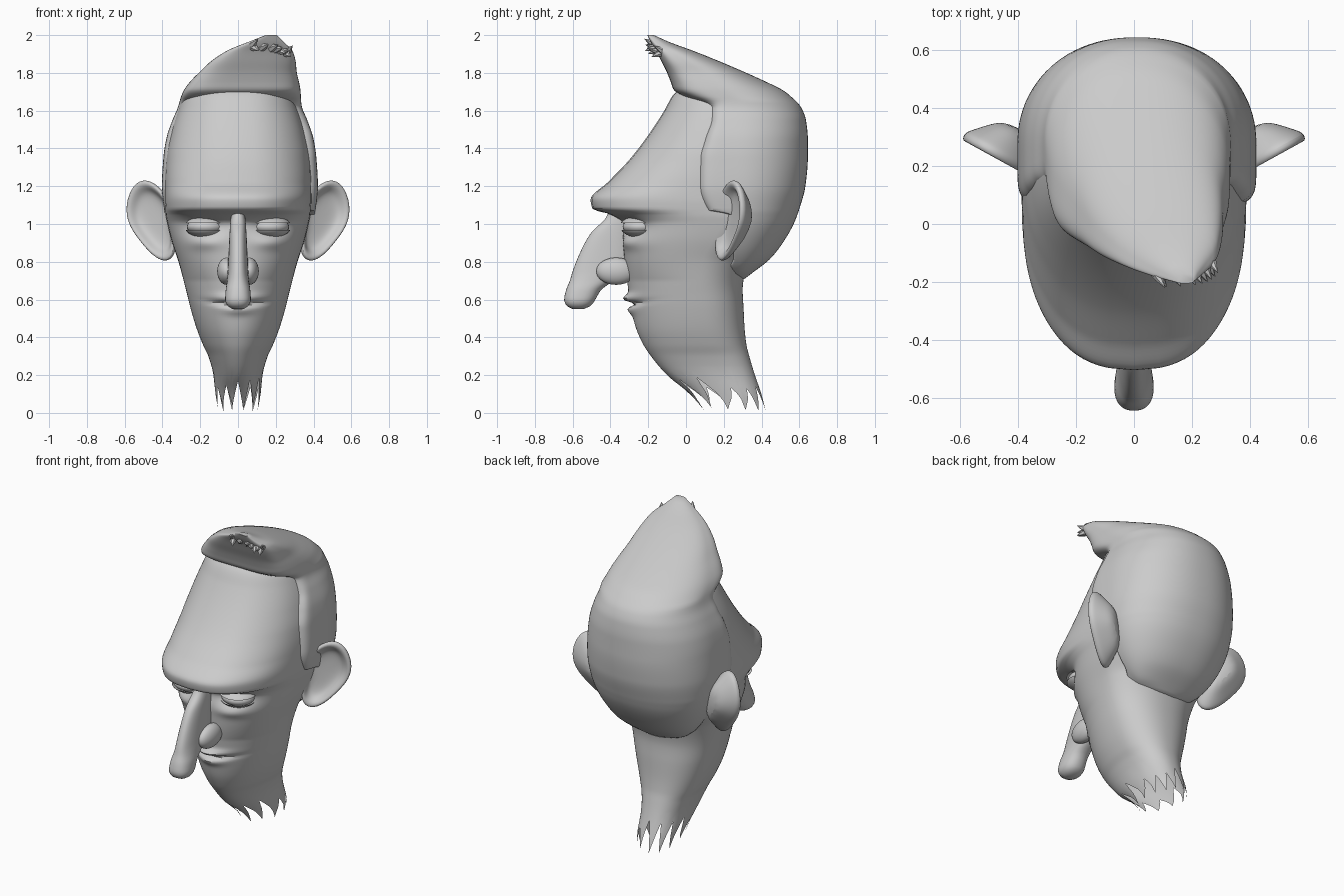
import bpy, bmesh, math, random
from mathutils import Vector

random.seed(4)
old = bpy.data.objects.get("Cube")
if old:
    bpy.data.objects.remove(old, do_unlink=True)

clay = bpy.data.materials.new("clay grey")
clay.use_nodes = True
GREY = (0.6, 0.6, 0.6, 1)
clay.diffuse_color = GREY
clay.node_tree.nodes["Principled BSDF"].inputs["Base Color"].default_value = GREY


def finish(bm, name, levels=0):
    bmesh.ops.recalc_face_normals(bm, faces=bm.faces)
    mesh = bpy.data.meshes.new(name)
    bm.to_mesh(mesh)
    bm.free()
    mesh.materials.append(clay)
    obj = bpy.data.objects.new(name, mesh)
    bpy.context.collection.objects.link(obj)
    if levels:
        sub = obj.modifiers.new("smooth", 'SUBSURF')
        sub.levels = sub.render_levels = levels
    bpy.ops.object.select_all(action='DESELECT')
    obj.select_set(True)
    bpy.context.view_layer.objects.active = obj
    bpy.ops.object.shade_smooth_by_angle(angle=math.radians(50))


def skin(bm, rings, caps=(True, True)):
    """Bridge closed rings of points into a surface."""
    vr = [[bm.verts.new(p) for p in ring] for ring in rings]
    n = len(vr[0])
    for a, b in zip(vr, vr[1:]):
        for i in range(n):
            j = (i + 1) % n
            bm.faces.new((a[i], a[j], b[j], b[i]))
    for wanted, ring in zip(caps, (vr[0], vr[-1])):
        if wanted:
            bm.faces.new(ring)


def sample(rows, z):
    """Monotone smooth interpolation of a profile table at height z."""
    z = min(max(z, rows[0][0]), rows[-1][0])
    k = max(i for i in range(len(rows) - 1) if rows[i][0] <= z)
    h = rows[k + 1][0] - rows[k][0]
    t = (z - rows[k][0]) / h
    out = []
    for c in range(1, len(rows[0])):
        def slope(i):
            return (rows[i + 1][c] - rows[i][c]) / (rows[i + 1][0] - rows[i][0])

        def tangent(i):
            if i == 0:
                return slope(0)
            if i == len(rows) - 1:
                return slope(i - 1)
            a, b = slope(i - 1), slope(i)
            return 2 * a * b / (a + b) if a * b > 0 else 0
        p, q = rows[k][c], rows[k + 1][c]
        s = t * t * (3 - 2 * t)
        out.append(p + (q - p) * s + h * t * (1 - t) * ((1 - t) * tangent(k) - t * tangent(k + 1)))
    return out


def section(rows, z, angle, split, power, shift=0):
    """Point on a superellipse; split places its widest line."""
    w, front, back = sample(rows, z)
    mid = min(.27, front + split * (back - front))
    c, s = math.cos(angle), math.sin(angle)
    n = power if s < 0 else 2.2
    x = math.copysign(abs(c) ** (2 / n), c) * w + shift
    y = mid + math.copysign(abs(s) ** (2 / n), s) * (mid - front if s < 0 else back - mid)
    return Vector((x, y, z))


def steps(a, b, n):
    return [a + (b - a) * i / n for i in range(n + 1)]


def ramp(z, a, b):
    return min(max((z - a) / (b - a), 0), 1)


def bump(x, z, cx, cz, sx, sz):
    return math.exp(-((x - cx) / sx) ** 2 - ((z - cz) / sz) ** 2)


# Head and neck: height, half width, front, back
HEAD = [(0, .105, .1, .43), (.1, .12, .02, .4), (.2, .13, -.1, .365), (.3, .157, -.185, .335),
        (.36, .185, -.225, .32), (.45, .22, -.265, .31), (.55, .25, -.29, .305), (.65, .275, -.305, .3),
        (.8, .315, -.325, .33), (.92, .355, -.335, .43), (1, .375, -.34, .5), (1.05, .385, -.4, .52),
        (1.08, .387, -.495, .54), (1.13, .39, -.505, .56), (1.22, .39, -.415, .58), (1.34, .385, -.3, .6),
        (1.47, .36, -.2, .6), (1.6, .32, -.115, .56), (1.68, .285, -.07, .48), (1.72, .24, -.03, .38)]
SEG = 96


def head_point(z, i):
    angle = math.tau * i / SEG
    boxy = ramp(z, .7, 1.1)
    p = section(HEAD, z, angle, .63, 2 + 2 * boxy)
    # temples narrow and the brow wraps back towards the sides
    forward = boxy * max(0, -math.sin(angle))
    p.x *= 1 - .13 * forward
    p.y += .9 * p.x ** 2 * forward
    x, zz = abs(p.x), z - .5 * p.x ** 2
    # lips, eye sockets and eye bags
    d = (-.035 * bump(x, zz, 0, .605, .1, .022) + .035 * bump(x, zz, 0, .576, .13, .012)
         - .02 * bump(x, zz, 0, .545, .08, .025)
         + .04 * bump(x, z, .17, .99, .1, .045) - .02 * bump(x, z, .18, .9, .09, .035))
    p.y += d * min(1, max(0, -math.sin(angle)) * 2)
    return p


# torn lower edge: tips and notches alternate around the neck
period = 8
tips = [random.uniform(.005, .05) for _ in range(SEG // period)]
notches = [random.uniform(.12, .2) for _ in range(SEG // period)]


def torn(i):
    k, r = divmod(i, period)
    end = notches[k] if r < period / 2 else notches[(k + 1) % len(notches)]
    return tips[k] + (end - tips[k]) * abs(r - period / 2) / (period / 2)


bm = bmesh.new()
rings = [[head_point(.24 + (torn(i) - .24) * t, i) for i in range(SEG)] for t in (1, .75, .5, .25)]
rings += [[head_point(z, i) for i in range(SEG)] for z in steps(.24, 1.72, 125)]
skin(bm, rings, (False, True))
finish(bm, "head")

# Hair with sideburns and a swept quiff
HAIR = [(.71, .1, .2, .31), (.74, .19, .2, .35), (.82, .28, .25, .45), (.92, .345, .25, .525),
        (1, .38, .25, .57), (1.05, .395, .24, .59), (1.07, .4, .1, .597), (1.2, .413, .055, .632),
        (1.35, .405, .06, .645), (1.45, .39, .09, .645), (1.55, .357, .12, .635), (1.62, .328, .11, .608),
        (1.68, .316, -.02, .55), (1.71, .308, -.065, .51), (1.75, .29, -.08, .43), (1.8, .26, -.1, .32),
        (1.86, .225, -.13, .18), (1.92, .17, -.16, .03), (1.96, .1, -.185, -.08), (2, .03, -.205, -.17)]


def hair_point(z, i):
    lean = .01 + 1.04 * max(0, z - 1.6) ** 2
    return section(HAIR, z, math.tau * i / SEG, .42, 7 - 3 * ramp(z, 1.5, 1.65), lean)


bm = bmesh.new()
skin(bm, [[hair_point(z, i) for i in range(SEG)] for z in steps(.71, 2, 100)])
finish(bm, "hair")

# Pointed locks along the front edge of the quiff
bm = bmesh.new()
for k in range(9):
    t = k / 8
    root = hair_point(1.95 - .05 * t, round(SEG * (.68 + .26 * t)))
    root = root.lerp(Vector((.12, -.09, 1.92)), .2)
    tip = root + Vector((.035, -.06, random.uniform(-.03, .045)))
    axis = (tip - root).normalized()
    side = axis.cross(Vector((0, 0, 1))).normalized()
    up = side.cross(axis)
    skin(bm, [[root.lerp(tip, s) + (side * math.cos(a) + up * math.sin(a)) * r
               for a in steps(0, math.tau * 5 / 6, 5)] for s, r in ((0, .022), (.5, .015), (1, .001))])
finish(bm, "quiff_locks")

# Long drooping nose
NOSE = [(.55, .03, -.6, -.54), (.57, .058, -.635, -.5), (.6, .068, -.645, -.48), (.65, .065, -.635, -.45),
        (.7, .058, -.615, -.38), (.75, .055, -.6, -.3), (.85, .05, -.56, -.28), (.95, .045, -.505, -.28),
        (1.04, .038, -.42, -.28), (1.1, .03, -.4, -.3)]
bm = bmesh.new()
skin(bm, [[section(NOSE, z, math.tau * i / 32, .5, 2.4) for i in range(32)] for z in steps(.55, 1.1, 36)])
finish(bm, "nose")


def ellipsoid(name, centre, radii, half=0):
    """Whole ellipsoid, or its upper (1) or lower (-1) part."""
    bm = bmesh.new()
    bmesh.ops.create_uvsphere(bm, u_segments=32, v_segments=20, radius=1)
    if half:
        bmesh.ops.bisect_plane(bm, geom=bm.verts[:] + bm.edges[:] + bm.faces[:],
                               plane_co=(0, 0, half * .3), plane_no=(0, 0, half), clear_inner=True)
    for v in bm.verts:
        v.co = Vector(centre) + Vector([a * b for a, b in zip(v.co, radii)])
    finish(bm, name)


# Ear outline (across, up) and its cross-section (scale, depth)
EAR = [(.36, 1.12), (.42, 1.2), (.49, 1.24), (.555, 1.21), (.595, 1.1), (.58, 1), (.525, .92),
       (.45, .83), (.38, .795), (.33, .84), (.34, .95), (.35, 1.05)]
DISH = [(.4, -.12), (.7, -.07), (.93, -.03), (1.02, -.01), (1, .015), (.88, .015),
        (.78, -.005), (.65, -.03), (.25, -.035)]

for sign, label in ((1, "left"), (-1, "right")):
    bm = bmesh.new()
    rings = []
    for scale, depth in DISH:
        ring = []
        for x, z in EAR:
            x, z = .44 + (x - .44) * scale, 1.02 + (z - 1.02) * scale
            ring.append((sign * (x + .45 * depth), .2 + (x - .4) * .55 - .87 * depth, z))
        rings.append(ring)
    skin(bm, rings)
    finish(bm, label + "_ear", 2)

    ellipsoid(label + "_nostril", (sign * .06, -.37, .75), (.05, .105, .072))
    ellipsoid(label + "_eye", (sign * .17, -.24, .985), (.1, .095, .048))
    ellipsoid(label + "_upper_lid", (sign * .17, -.24, .988), (.112, .112, .055), 1)
    ellipsoid(label + "_lower_lid", (sign * .17, -.24, .985), (.112, .107, .058), -1)
